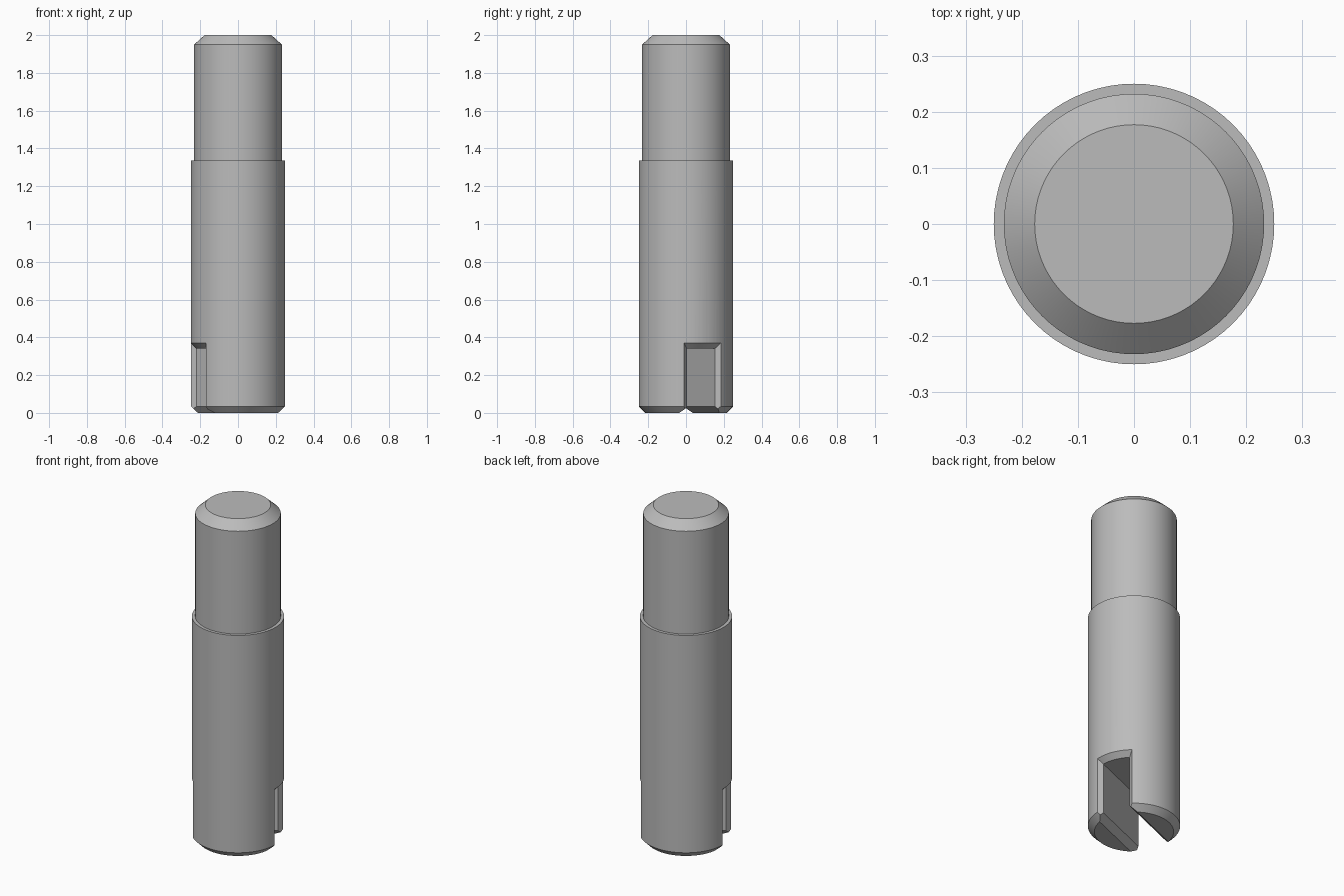
import bpy, bmesh, math
from mathutils import Matrix, Vector

cube = bpy.data.objects.get("Cube")
if cube:
    bpy.data.objects.remove(cube, do_unlink=True)

SIDES = 72
SLOT_ANGLE = math.radians(22.5)
RADIUS, CHAMFER = 0.25, 0.03
SLOT_HALF, SLOT_TOP = 0.08, 0.34

steel = bpy.data.materials.new("steel_grey")
steel.use_nodes = True
GREY = (0.5, 0.5, 0.5, 1)
steel.diffuse_color = GREY
steel.node_tree.nodes["Principled BSDF"].inputs["Base Color"].default_value = GREY


def make_object(name, bm):
    bmesh.ops.recalc_face_normals(bm, faces=bm.faces)
    mesh = bpy.data.meshes.new(name)
    bm.to_mesh(mesh)
    bm.free()
    mesh.materials.append(steel)
    obj = bpy.data.objects.new(name, mesh)
    bpy.context.collection.objects.link(obj)
    return obj


def bridge(bm, loop_a, loop_b):
    """Closed solid between two matching point loops."""
    a = [bm.verts.new(p) for p in loop_a]
    b = [bm.verts.new(p) for p in loop_b]
    for i in range(len(a)):
        j = (i + 1) % len(a)
        bm.faces.new((a[i], a[j], b[j], b[i]))
    return a, b


def prism(name, section):
    """Extrude a (across, z) section along the slot direction."""
    bm = bmesh.new()
    a, b = bridge(bm, [(-0.4, y, z) for y, z in section],
                  [(0.4, y, z) for y, z in section])
    bm.faces.new(a)
    bm.faces.new(b)
    bm.transform(Matrix.Rotation(SLOT_ANGLE, 4, 'Z'))
    return make_object(name, bm)


def flare(name, turn):
    """Wedge that chamfers the slot mouth along the curved surface."""
    steps = 14
    r_in = RADIUS - CHAMFER
    ang_in, ang_out = math.asin(SLOT_HALF / r_in), math.radians(25)

    def panel(t):
        rows = []
        for i in range(steps + 1):
            k = 2 * i / steps - 1
            p = Vector((r_in * math.cos(k * ang_in), r_in * math.sin(k * ang_in), SLOT_TOP))
            q = Vector((RADIUS * math.cos(k * ang_out), RADIUS * math.sin(k * ang_out),
                        SLOT_TOP + CHAMFER))
            rows.append(p.lerp(q, t))
        low = [Vector((p.x, p.y, -0.1)) for p in reversed(rows)]
        return rows + low

    bm = bmesh.new()
    for ring in bridge(bm, panel(-1), panel(2)):
        for i in range(steps):
            bm.faces.new((ring[i], ring[i + 1], ring[-2 - i], ring[-1 - i]))
    bm.transform(Matrix.Rotation(SLOT_ANGLE + turn, 4, 'Z'))
    return make_object(name, bm)


# Stepped pin with chamfered ends, turned from a profile
profile = [(0.215, 0), (RADIUS, 0.035), (RADIUS, 1.335), (0.232, 1.335),
           (0.232, 1.95), (0.177, 2)]
bm = bmesh.new()
rings = [[bm.verts.new((r * math.cos(2 * math.pi * i / SIDES),
                        r * math.sin(2 * math.pi * i / SIDES), z))
          for i in range(SIDES)] for r, z in profile]
for lower, upper in zip(rings, rings[1:]):
    for i in range(SIDES):
        j = (i + 1) % SIDES
        bm.faces.new((lower[i], lower[j], upper[j], upper[i]))
bm.faces.new(rings[0])
bm.faces.new(rings[-1])
pin = make_object("stepped_pin", bm)

# Cross slot, its bottom edge chamfers and its two chamfered mouths
wide, tip = SLOT_HALF + 0.07, SLOT_HALF - 0.035
cutters = [
    prism("slot_cutter", [(-SLOT_HALF, -0.1), (SLOT_HALF, -0.1),
                          (SLOT_HALF, SLOT_TOP), (-SLOT_HALF, SLOT_TOP)]),
    prism("slot_edge_cutter", [(-wide, -0.035), (wide, -0.035), (tip, 0.07), (-tip, 0.07)]),
    flare("mouth_cutter_left", 0),
    flare("mouth_cutter_right", math.pi),
]
bpy.context.view_layer.objects.active = pin
for cutter in cutters:
    cutter.hide_render = True
    mod = pin.modifiers.new(cutter.name, 'BOOLEAN')
    mod.operation = 'DIFFERENCE'
    mod.solver = 'EXACT'
    mod.object = cutter
    bpy.ops.object.modifier_apply(modifier=mod.name)
    bpy.data.objects.remove(cutter, do_unlink=True)

# Smooth round walls, crisp machined edges
bpy.ops.object.select_all(action='DESELECT')
pin.select_set(True)
bpy.ops.object.shade_smooth_by_angle(angle=math.radians(20))
